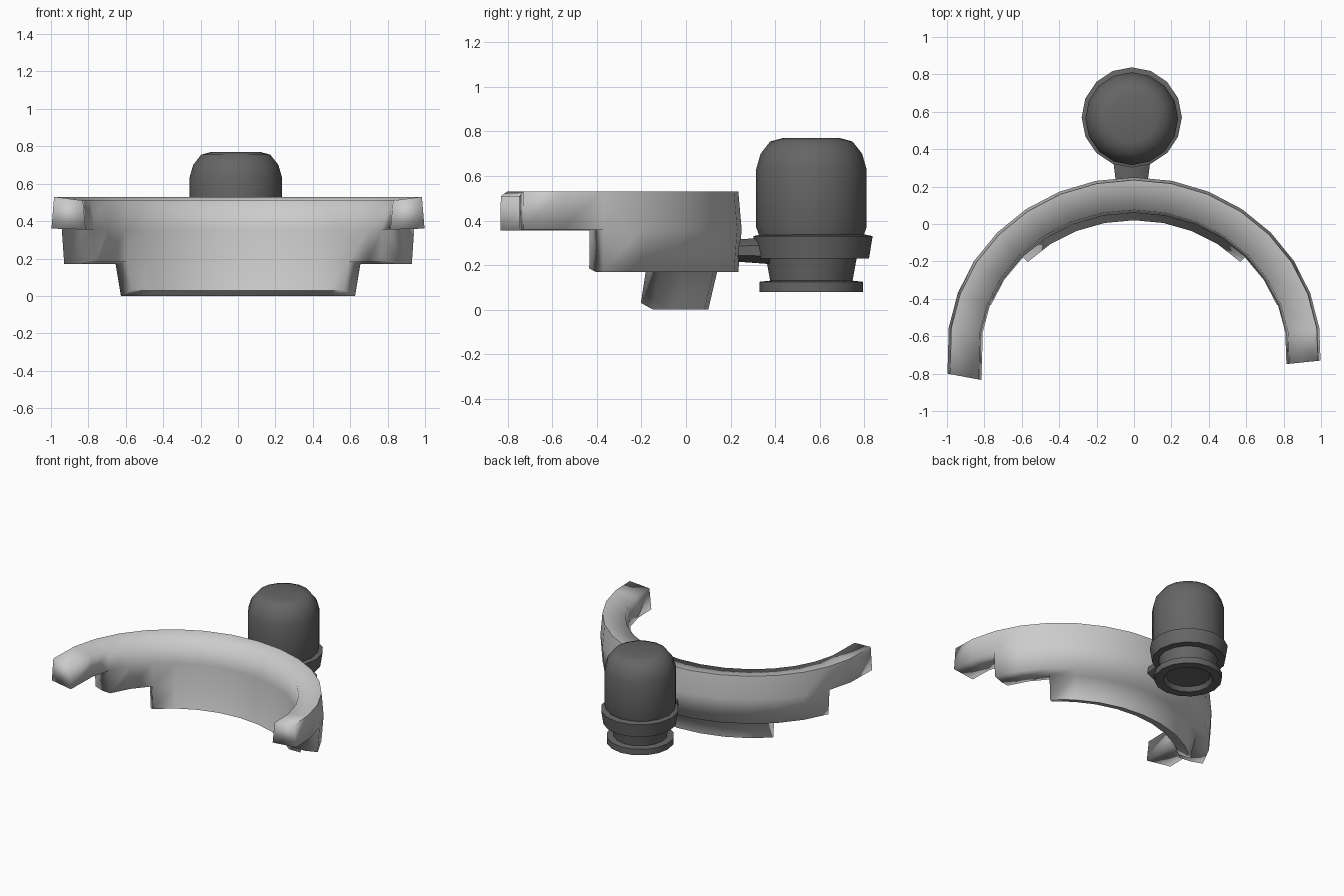
import bpy, bmesh, math
from mathutils import Matrix

cube = bpy.data.objects.get("Cube")
if cube:
    bpy.data.objects.remove(cube, do_unlink=True)


def material(name, rgb):
    m = bpy.data.materials.new(name)
    m.use_nodes = True
    m.diffuse_color = (*rgb, 1)
    m.node_tree.nodes["Principled BSDF"].inputs["Base Color"].default_value = (*rgb, 1)
    return m


def finish(bm, name, mat, angle=None):
    bmesh.ops.recalc_face_normals(bm, faces=bm.faces)
    for f in bm.faces:
        f.smooth = True
    mesh = bpy.data.meshes.new(name)
    bm.to_mesh(mesh)
    bm.free()
    mesh.materials.append(mat)
    ob = bpy.data.objects.new(name, mesh)
    bpy.context.collection.objects.link(ob)
    if angle:
        bpy.ops.object.select_all(action='DESELECT')
        ob.select_set(True)
        bpy.context.view_layer.objects.active = ob
        bpy.ops.object.shade_smooth_by_angle(angle=math.radians(angle))
    return ob


light_grey = material("light grey", (0.6, 0.6, 0.6))
dark_grey = material("dark grey", (0.13, 0.13, 0.13))

# Stepped half ring: section corners as (radius, height)
SECTION = {
    "A": (0.915, 0.53), "B": (0.93, 0.36), "C": (0.915, 0.17),
    "D": (0.82, 0.17), "E": (0.78, 0.0), "F": (0.70, 0.03),
    "G": (0.735, 0.185), "H": (0.74, 0.355), "I": (0.755, 0.51),
}
LAST, MID, LOW = 8, 6, 4      # stations where each tier ends
bm = bmesh.new()
verts = {}


def corner(i, key):
    if (i, key) not in verts:
        r, z = SECTION[key]
        a = math.radians(11.75 * i)
        stretch = 1.075 + (0.93 - r) * 0.15
        x, y = r * stretch * math.sin(a), r * math.cos(a) - 0.68
        # the right end runs a little longer than the left
        if i == -LAST:
            y = -0.80 - (0.93 - r) * 0.18
        elif i == LAST:
            y = -0.73 - (0.93 - r) * 0.1
        verts[i, key] = bm.verts.new((x, y, z))
    return verts[i, key]


def tier(reach):
    return "ABCDEFGHI" if reach <= LOW else "ABCDGHI" if reach <= MID else "ABHI"


for i in range(-LAST, LAST):
    loop = tier(max(abs(i), abs(i + 1)))
    for p, q in zip(loop, loop[1:] + loop[0]):
        bm.faces.new([corner(i, p), corner(i, q), corner(i + 1, q), corner(i + 1, p)])
for side in (-1, 1):
    for station, cap in ((LAST, "ABHI"), (MID, "BCDGH"), (LOW, "DEFG")):
        bm.faces.new([corner(side * station, k) for k in cap])
# crisp top rim and bottom lip
for p in "AEF":
    for i in range(-LAST, LAST):
        if (i, p) in verts and (i + 1, p) in verts:
            edge = bm.edges.get((verts[i, p], verts[i + 1, p]))
            if edge:
                edge.smooth = False
finish(bm, "stepped_half_ring", light_grey)


def lathe(name, profile, centre, angle, sides=16):
    bm = bmesh.new()
    vs = [bm.verts.new((r, 0, z)) for r, z in profile]
    es = [bm.edges.new(e) for e in zip(vs, vs[1:])]
    bmesh.ops.spin(bm, geom=vs + es, cent=(0, 0, 0), axis=(0, 0, 1),
                   angle=2 * math.pi, steps=sides, use_duplicate=False)
    bmesh.ops.remove_doubles(bm, verts=bm.verts, dist=0.0005)
    bmesh.ops.translate(bm, verts=bm.verts, vec=(*centre, 0))
    return finish(bm, name, dark_grey, angle)


# Domed canister
lathe("canister_body",
      [(0, 0.30), (0.23, 0.30), (0.235, 0.335), (0.248, 0.37), (0.248, 0.63),
       (0.228, 0.70), (0.185, 0.755), (0.13, 0.77), (0, 0.77)], (-0.012, 0.563), 50)

# Flared collar around the canister
lathe("canister_collar",
      [(0, 0.23), (0.20, 0.23), (0.252, 0.23), (0.268, 0.33), (0.23, 0.338), (0, 0.338)],
      (-0.012, 0.57), 50)

# Narrow foot with a shallow recess underneath
lathe("canister_foot",
      [(0, 0.12), (0.15, 0.11), (0.17, 0.08), (0.232, 0.08), (0.232, 0.125),
       (0.185, 0.13), (0.205, 0.24), (0, 0.24)], (-0.012, 0.563), 50)

# Short tapered arm joining ring and canister
bm = bmesh.new()
bmesh.ops.create_cone(bm, cap_ends=True, segments=8, radius1=0.12, radius2=0.09, depth=0.22)
bmesh.ops.rotate(bm, verts=bm.verts, matrix=Matrix.Rotation(math.radians(22.5), 3, 'Z'))
bmesh.ops.rotate(bm, verts=bm.verts, matrix=Matrix.Rotation(math.radians(90), 3, 'X'))
for v in bm.verts:
    v.co.z *= 0.58
bmesh.ops.translate(bm, verts=bm.verts, vec=(-0.012, 0.32, 0.265))
finish(bm, "connecting_arm", dark_grey, 50)
